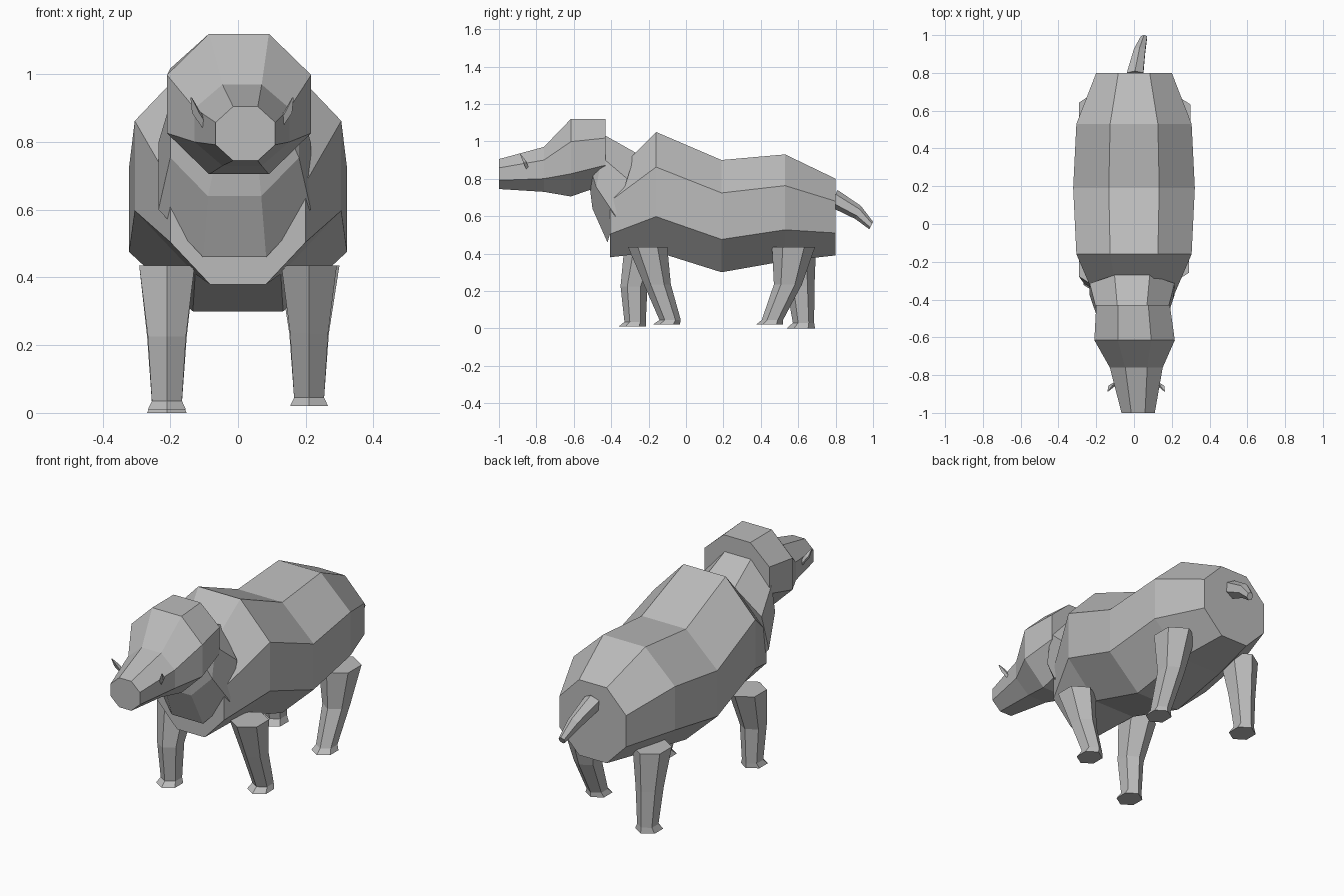
import bpy, bmesh
from math import cos, sin, pi
from mathutils import Vector

cube = bpy.data.objects.get("Cube")
if cube:
    bpy.data.objects.remove(cube)

grey = bpy.data.materials.new("hide_grey")
grey.use_nodes = True
colour = (0.5, 0.5, 0.5, 1)
grey.diffuse_color = colour
grey.node_tree.nodes["Principled BSDF"].inputs["Base Color"].default_value = colour


def loft(name, rings, sides, scale=1):
    """Skin rings of (centre, half width in x, half height vector) and cap both ends."""
    bm = bmesh.new()
    loops = []
    for centre, width, up in rings:
        loop = []
        for k in range(sides):
            a = 2 * pi * (k + 0.5) / sides
            offset = Vector((width * cos(a), 0, 0)) + Vector(up) * sin(a)
            loop.append(bm.verts.new(Vector(centre) + offset * scale))
        loops.append(loop)
    for a, b in zip(loops, loops[1:]):
        for k in range(sides):
            n = (k + 1) % sides
            bm.faces.new((a[k], a[n], b[n], b[k]))
    bm.faces.new(loops[0])
    bm.faces.new(loops[-1])
    bmesh.ops.recalc_face_normals(bm, faces=bm.faces)
    mesh = bpy.data.meshes.new(name)
    bm.to_mesh(mesh)
    bm.free()
    mesh.materials.append(grey)
    obj = bpy.data.objects.new(name, mesh)
    bpy.context.collection.objects.link(obj)
    return obj


def upright(x, y, bottom, top, width):
    return (x, y, (bottom + top) / 2), width, (0, 0, (top - bottom) / 2)


def leaning(x, low, high, width):
    """Ring whose lowest and highest edges are given as (y, z)."""
    a, b = Vector((x, *low)), Vector((x, *high))
    return (a + b) / 2, width, (b - a) / 2


OCTAGON = 1 / cos(pi / 8)

# Barrel-shaped body
loft("body", [
    upright(0, -0.405, 0.38, 0.805, 0.2),
    upright(0, -0.16, 0.41, 1.05, 0.305),
    upright(0, 0.19, 0.30, 0.90, 0.322),
    upright(0, 0.53, 0.36, 0.93, 0.305),
    upright(0, 0.80, 0.39, 0.80, 0.2),
], 8, OCTAGON)

# Neck, flaring into a collar against the shoulders
loft("neck", [
    leaning(-0.01, (-0.42, 0.46), (-0.27, 0.94), 0.225),
    leaning(-0.01, (-0.50, 0.64), (-0.43, 1.03), 0.19),
    leaning(0, (-0.52, 0.80), (-0.50, 1.03), 0.13),
], 8, OCTAGON)

# Head tapering to a flat snout
loft("head", [
    upright(-0.005, -0.43, 0.77, 1.12, 0.195),
    upright(0.003, -0.615, 0.705, 1.12, 0.213),
    upright(0.012, -0.76, 0.73, 0.97, 0.14),
    upright(0.022, -1.0, 0.745, 0.905, 0.088),
], 8, OCTAGON)

# Tusks
for side, label in ((1, "left"), (-1, "right")):
    middle = 0.012
    loft(label + "_tusk", [
        ((middle + side * 0.1, -0.84, 0.835), 0.012, (0, 0.008, 0.008)),
        ((middle + side * 0.137, -0.862, 0.89), 0.015, (0, 0.01, 0.006)),
        ((middle + side * 0.15, -0.885, 0.93), 0.003, (0, 0.002, 0.002)),
    ], 4)

# Drooping tail
loft("tail", [
    ((0.005, 0.79, 0.695), 0.05, (0, 0.02, 0.045)),
    ((0.03, 0.92, 0.62), 0.035, (0, 0.015, 0.035)),
    ((0.053, 0.99, 0.55), 0.019, (0, 0.01, 0.02)),
], 6)

# Walking legs: (y, z, radius) for hip, knee, ankle and hoof
legs = {
    "left_front_leg": ((-0.205, 0.435, 0.105), (-0.153, 0.235, 0.072),
                       (-0.085, 0.045, 0.057), (-0.105, 0.02, 0.072)),
    "right_front_leg": ((-0.225, 0.435, 0.105), (-0.278, 0.225, 0.072),
                        (-0.272, 0.035, 0.057), (-0.287, 0.01, 0.072)),
    "left_back_leg": ((0.575, 0.435, 0.115), (0.545, 0.235, 0.075),
                      (0.462, 0.045, 0.057), (0.447, 0.02, 0.072)),
    "right_back_leg": ((0.59, 0.435, 0.105), (0.612, 0.225, 0.075),
                       (0.628, 0.03, 0.057), (0.615, 0, 0.075)),
}
for name, rings in legs.items():
    x = 0.21 if name.startswith("left") else -0.21
    loft(name, [((x, y, z), 0.9 * r, (0, r, 0)) for y, z, r in rings], 6)
